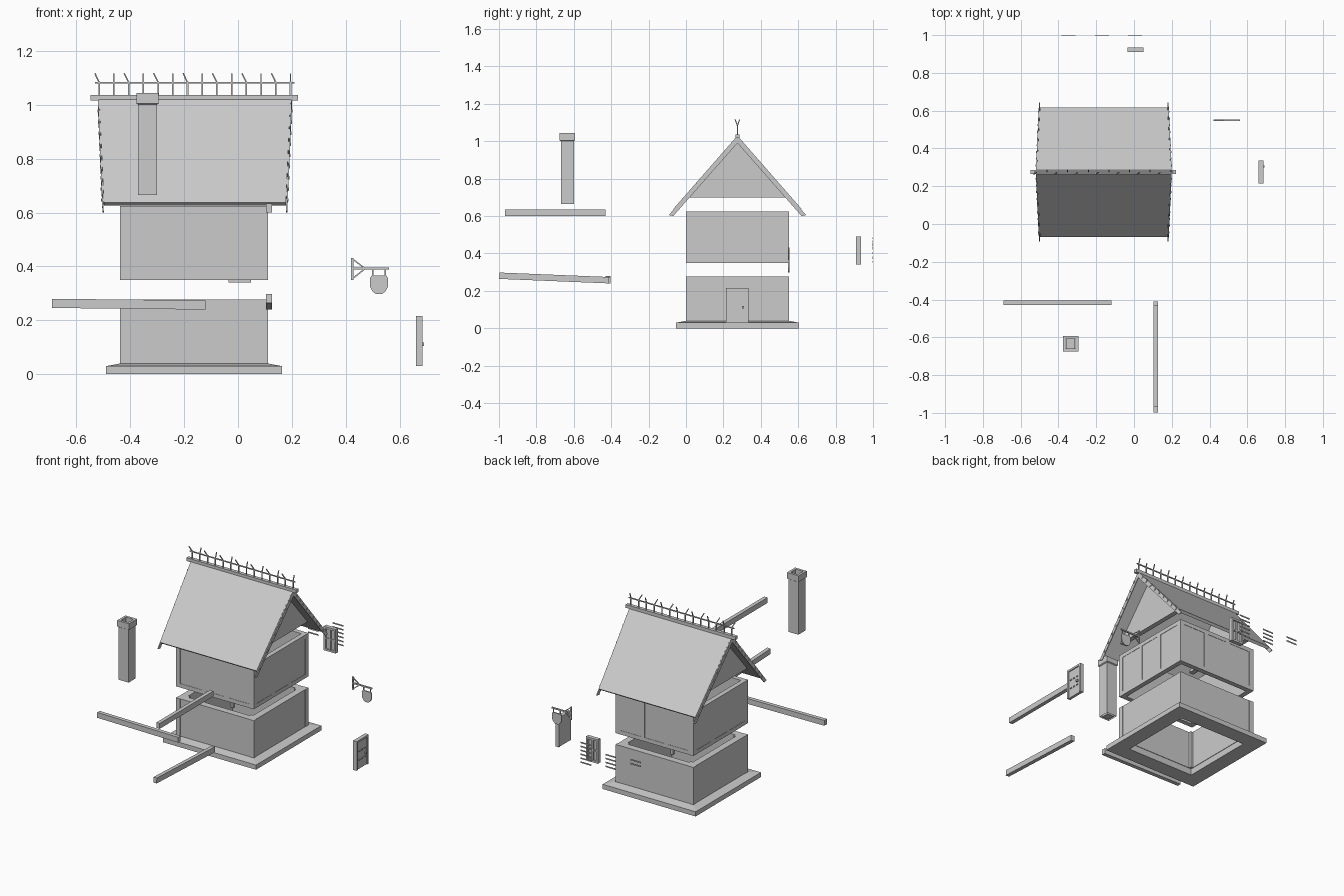
import bpy
from mathutils import Vector

if "Cube" in bpy.data.objects:
    bpy.data.objects.remove(bpy.data.objects["Cube"])


def mesh(name, verts, faces):
    me = bpy.data.meshes.new(name)
    me.from_pydata(verts, [], faces)
    me.update()
    ob = bpy.data.objects.new(name, me)
    bpy.context.collection.objects.link(ob)
    return ob


def loft(name, a, b):
    """Closed solid between two matching outlines."""
    n = len(a)
    faces = [list(range(n))[::-1], list(range(n, 2 * n))]
    faces += [[i, (i + 1) % n, n + (i + 1) % n, n + i] for i in range(n)]
    ob = mesh(name, list(a) + list(b), faces)
    import bmesh
    bm = bmesh.new()
    bm.from_mesh(ob.data)
    bmesh.ops.recalc_face_normals(bm, faces=bm.faces)
    bm.to_mesh(ob.data)
    bm.free()
    return ob


def rect(x0, x1, y0, y1, z):
    return [(x0, y0, z), (x1, y0, z), (x1, y1, z), (x0, y1, z)]


def box(name, x0, x1, y0, y1, z0, z1):
    return loft(name, rect(x0, x1, y0, y1, z0), rect(x0, x1, y0, y1, z1))


def bar(name, p, q, w, h, up=(0, 0, 1)):
    """Rectangular bar from p to q, w across and h along 'up'."""
    p, q = Vector(p), Vector(q)
    d = (q - p).normalized()
    s = d.cross(Vector(up)).normalized()
    u = s.cross(d)
    ring = [s * (a * w / 2) + u * (b * h / 2) for a, b in ((-1, -1), (1, -1), (1, 1), (-1, 1))]
    return loft(name, [p + r for r in ring], [q + r for r in ring])


def tube(name, rings):
    """Square tube swept through closed loop of (x0,x1,y0,y1,z) rings."""
    n = len(rings)
    verts = [v for r in rings for v in rect(*r)]
    faces = []
    for k in range(n):
        m = (k + 1) % n
        faces += [[k * 4 + i, k * 4 + (i + 1) % 4, m * 4 + (i + 1) % 4, m * 4 + i] for i in range(4)]
    return mesh(name, verts, faces)


X0, X1, Y0, Y1, YC = -0.437, 0.111, 0.0, 0.55, 0.275


def grown(g, z):
    return (X0 - g, X1 + g, Y0 - g, Y1 + g, z)


# Foundation ring with sloping top
tube("foundation", [grown(0.053, 0), grown(0.053, 0.03), grown(0, 0.04), grown(-0.042, 0.04), grown(-0.042, 0)])


# Storeys: hollow walls, slightly recessed between timbers
def storey(label, z0, z1, t, posts):
    g = -0.002
    tube(label + "_walls", [grown(g, z0), grown(g, z1), grown(-t, z1), grown(-t, z0)])
    w = 0.03
    for x in (X0, X1 - w):
        for y in (Y0, Y1 - w):
            box(label + "_corner_post", x, x + w, y, y + w, z0, z1)
    if not posts:
        for x in (X0 + w, X1 - 2 * w):
            for y in (Y0 + w, Y1 - 2 * w):
                box(label + "_inner_post", x, x + w, y, y + w, z0, z1)
        return
    for z in (z0, z1 - 0.025):
        tube(label + "_rail", [grown(0, z), grown(0, z + 0.025), grown(-t, z + 0.025), grown(-t, z)])
    for f in (0.35, 0.65):
        x, y = X0 + f * (X1 - X0), Y0 + f * (Y1 - Y0)
        for s in (Y0, Y1 - t):
            box(label + "_stud", x - 0.013, x + 0.013, s, s + t, z0, z1)
        for s in (X0, X1 - t):
            box(label + "_stud", s, s + t, y - 0.013, y + 0.013, z0, z1)


storey("ground_floor", 0.04, 0.277, 0.045, False)
storey("upper_floor", 0.35, 0.625, 0.03, True)

# Gable walls
for gx in (X0, X1 - 0.03):
    tri = ((Y0, 0.70), (Y1, 0.70), (YC, 1.005))
    loft("gable_wall", [(gx, y, z) for y, z in tri], [(gx + 0.03, y, z) for y, z in tri])

# Roof slopes flaring towards the ridge, with notched barge boards
for s in (-1, 1):
    def sl(x, t, d):
        # t: 0 at ridge, 1 at eave; d: depth below outer surface
        return (x, YC + s * (t * 0.35 - d * 0.76), 1.03 - t * 0.40 - d * (0.65))
    xt0, xt1, xb0, xb1 = -0.515, 0.195, -0.498, 0.178
    loft("roof_slope",
         [sl(xt0, 0, 0), sl(xt1, 0, 0), sl(xb1, 0.98, 0), sl(xb0, 0.98, 0)],
         [(xt0, YC, 1.008), (xt1, YC, 1.008), sl(xb1, 0.98, 0.018), sl(xb0, 0.98, 0.018)])
    for top, bot, o in ((xt0, xb0, -1), (xt1, xb1, 1)):
        loft("barge_board",
             [(top, YC, 1.03), (top, YC, 0.99), (bot, YC + s * 0.343, 0.60), (bot, YC + s * 0.367, 0.605)],
             [(v[0] + o * 0.005, v[1], v[2]) for v in
              [(top, YC, 1.03), (top, YC, 0.99), (bot, YC + s * 0.343, 0.60), (bot, YC + s * 0.367, 0.605)]])
        for i in range(9):
            t = 0.1 + i * 0.1
            x = top + (bot - top) * t
            y, z = YC + s * t * 0.355, 1.018 - t * 0.413
            box("barge_peg", x + min(0, o * 0.008), x + max(0, o * 0.008),
                y - 0.005, y + 0.005, z - 0.006, z + 0.006)

# Ridge beam, rail and spikes
box("ridge_beam", -0.548, 0.223, YC - 0.01, YC + 0.012, 1.016, 1.037)
bar("ridge_rail", (-0.53, YC, 1.081), (0.21, YC, 1.081), 0.006, 0.006)
for i in range(14):
    x = -0.515 + i * 0.0546
    lean = -0.016 if i % 2 == 0 else 0
    side = 0.012 if i % 2 else -0.012
    bar("ridge_post", (x, YC, 1.03), (x, YC, 1.086), 0.006, 0.006, (0, 1, 0))
    bar("ridge_spike", (x, YC, 1.083), (x + lean, YC + side, 1.116), 0.005, 0.005, (0, 1, 0))


# Chimney with hollow cap
def sq(r, z):
    return (-0.336 - r, -0.336 + r, -0.634 - r, -0.634 + r, z)


tube("chimney", [sq(0.035, 0.665), sq(0.035, 1.0), sq(0.041, 1.004), sq(0.041, 1.043),
                 sq(0.026, 1.043), sq(0.026, 0.96)])
box("chimney_core", -0.36, -0.312, -0.658, -0.61, 0.665, 0.97)

# Loose timbers
bar("long_timber", (-0.69, -0.417, 0.263), (-0.12, -0.417, 0.257), 0.025, 0.034)
bar("upper_timber", (0.115, -0.968, 0.617), (0.115, -0.43, 0.617), 0.024, 0.034)
bar("lower_timber", (0.115, -0.998, 0.281), (0.115, -0.412, 0.257), 0.024, 0.034)

# Door with frame, hinges and knob
box("door_leaf", 0.662, 0.679, 0.225, 0.325, 0.03, 0.205)
for y in (0.215, 0.323):
    box("door_jamb", 0.66, 0.685, y, y + 0.012, 0.03, 0.216)
box("door_lintel", 0.66, 0.685, 0.215, 0.335, 0.204, 0.216)
for z in (0.085, 0.14):
    for y in (0.24, 0.268, 0.296):
        box("door_stud", 0.679, 0.684, y, y + 0.012, z, z + 0.006)
box("door_knob", 0.679, 0.691, 0.299, 0.311, 0.105, 0.118)

# Hanging sign on a bracket
SY = 0.549
bar("sign_wall_plate", (0.424, SY, 0.35), (0.424, SY, 0.432), 0.008, 0.008, (0, 1, 0))
bar("sign_arm", (0.42, SY, 0.392), (0.56, SY, 0.392), 0.008, 0.008)
for z in (0.354, 0.428):
    bar("sign_brace", (0.424, SY, z), (0.472, SY, 0.392), 0.006, 0.005)
for x in (0.5, 0.547):
    bar("sign_link", (x, SY, 0.36), (x, SY, 0.392), 0.005, 0.005, (0, 1, 0))
half = [(0.028, 0.366), (0.034, 0.355), (0.033, 0.325), (0.024, 0.307), (0.01, 0.297)]
shield = half + [(-x, z) for x, z in reversed(half)]
loft("sign_board", [(0.523 + x, SY - 0.004, z) for x, z in shield],
     [(0.523 + x, SY + 0.004, z) for x, z in shield])

# Window frame with glazing bars
wx0, wx1, wy0, wy1, wz0, wz1 = -0.035, 0.049, 0.91, 0.935, 0.34, 0.492
for x in (wx0, wx1 - 0.012):
    box("window_stile", x, x + 0.012, wy0, wy1, wz0, wz1)
for z in (wz0, wz1 - 0.012):
    box("window_rail", wx0, wx1, wy0, wy1, z, z + 0.012)
box("window_mullion", 0.002, 0.012, wy0 + 0.004, wy1 - 0.004, wz0, wz1)
box("window_crossbar", wx0, wx1, wy0 + 0.004, wy1 - 0.004, 0.412, 0.42)
box("window_pane", wx0, wx1, 0.92, 0.924, wz0, wz1)

# Loose thin slats in three groups
for cx, levels in ((0.005, [0.355 + 0.025 * i for i in range(6)]),
                   (-0.17, [0.375 + 0.025 * i for i in range(4)]),
                   (-0.346, [0.44, 0.465])):
    for z in levels:
        box("slat", cx - 0.037, cx + 0.037, 0.997, 1.0, z - 0.004, z + 0.004)
